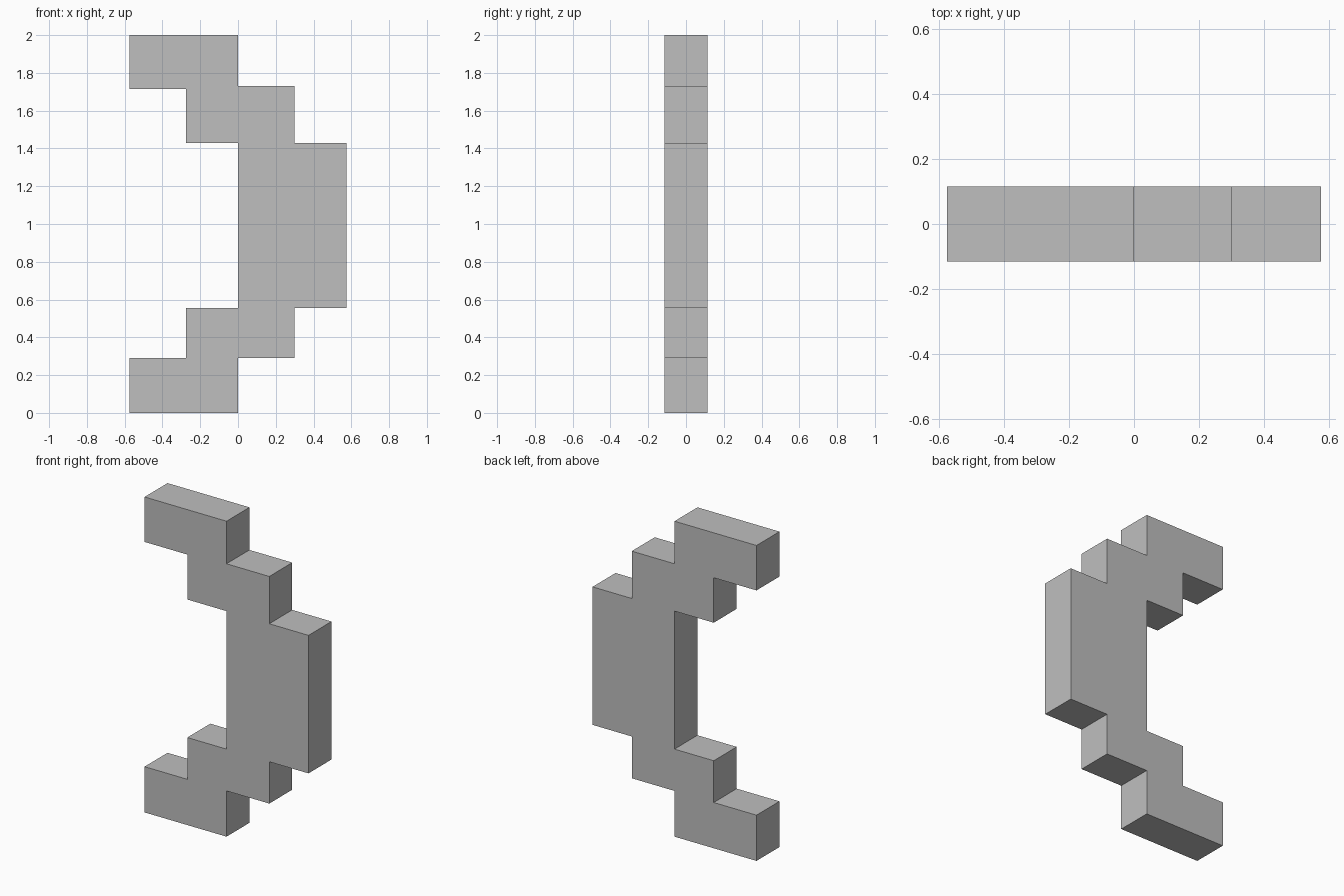
import bpy
import bmesh
from mathutils import Vector

cube = bpy.data.objects.get("Cube")
if cube:
    bpy.data.objects.remove(cube, do_unlink=True)

HALF_DEPTH = 0.115

# Plain grey material
grey = bpy.data.materials.new("plain grey")
grey.use_nodes = True
colour = (0.52, 0.52, 0.52, 1)
grey.diffuse_color = colour
grey.node_tree.nodes["Principled BSDF"].inputs["Base Color"].default_value = colour

# Stepped bow outline in x and z, from the lower tip round the outer side
outer = [(-0.575, 0), (0, 0), (0, 0.29), (0.30, 0.29), (0.30, 0.555), (0.575, 0.555),
         (0.575, 1.43), (0.30, 1.43), (0.30, 1.73), (0, 1.73), (0, 2)]
inner = [(-0.575, 2), (-0.575, 1.715), (-0.275, 1.715), (-0.275, 1.43), (0, 1.43),
         (0, 0.555), (-0.275, 0.555), (-0.275, 0.29), (-0.575, 0.29)]

# Extrude the outline into a solid bow
bm = bmesh.new()
front = bm.faces.new([bm.verts.new((x, -HALF_DEPTH, z)) for x, z in outer + inner])
result = bmesh.ops.extrude_face_region(bm, geom=[front], use_keep_orig=True)
back_verts = [v for v in result["geom"] if isinstance(v, bmesh.types.BMVert)]
bmesh.ops.translate(bm, verts=back_verts, vec=Vector((0, 2 * HALF_DEPTH, 0)))
bmesh.ops.recalc_face_normals(bm, faces=bm.faces[:])

mesh = bpy.data.meshes.new("stepped_bow")
bm.to_mesh(mesh)
bm.free()
mesh.materials.append(grey)
bow = bpy.data.objects.new("stepped_bow", mesh)
bpy.context.collection.objects.link(bow)
